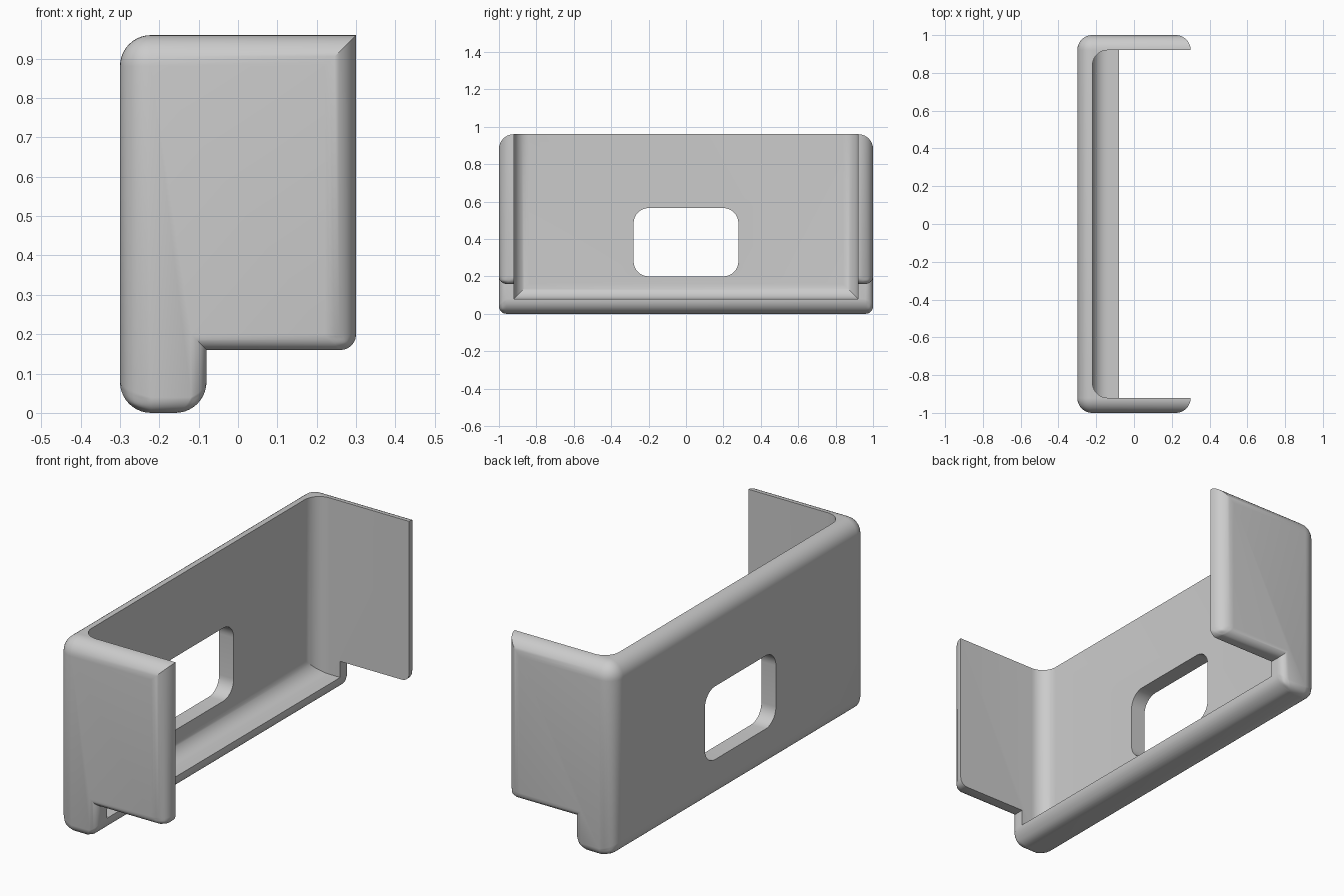
import bpy
import bmesh
from mathutils import Vector

if "Cube" in bpy.data.objects:
    bpy.data.objects.remove(bpy.data.objects["Cube"], do_unlink=True)

WALL = 0.08
grey = bpy.data.materials.new("plain grey")
grey.use_nodes = True
grey.diffuse_color = (0.6, 0.6, 0.6, 1)
grey.node_tree.nodes["Principled BSDF"].inputs["Base Color"].default_value = (0.6, 0.6, 0.6, 1)


def rounded_prism(name, profile, half_width, radius, weight):
    """Extrude an xz profile across y, rounding each edge by weight(middle, direction)."""
    bm = bmesh.new()
    face = bm.faces.new([bm.verts.new((x, -half_width, z)) for x, z in profile])
    side = bmesh.ops.extrude_face_region(bm, geom=[face])["geom"]
    moved = [v for v in side if isinstance(v, bmesh.types.BMVert)]
    bmesh.ops.translate(bm, verts=moved, vec=(0, 2 * half_width, 0))
    bmesh.ops.recalc_face_normals(bm, faces=bm.faces)
    layer = bm.edges.layers.float.new("bevel_weight_edge")
    for edge in bm.edges:
        a, b = (v.co for v in edge.verts)
        edge[layer] = weight((a + b) / 2, b - a)
    mesh = bpy.data.meshes.new(name)
    bm.to_mesh(mesh)
    bm.free()
    obj = bpy.data.objects.new(name, mesh)
    bpy.context.collection.objects.link(obj)
    mesh.materials.append(grey)
    bevel = obj.modifiers.new("rounding", "BEVEL")
    bevel.limit_method = "WEIGHT"
    bevel.width = radius
    bevel.segments = 10
    return obj


def rectangle(x0, x1, z0, z1):
    return [(x0, z0), (x1, z0), (x1, z1), (x0, z1)]


def near(a, b):
    return abs(a - b) < 0.001


# Outer body: foot rail below, side ears stepping forward above it
BACK, FOOT, FRONT, STEP, TOP = -0.3, -0.08, 0.3, 0.16, 0.96


def body_weight(mid, along):
    if abs(along.y) > 0.1:
        if near(mid.x, FRONT):
            return 0.5 if near(mid.z, STEP) else 0
        return 0 if near(mid.z, STEP) else 1
    low = near(mid.z, 0) or near(mid.z, STEP) or near(mid.x, FOOT)
    return 0.5 if low else 1


outline = [(BACK, 0), (FOOT, 0), (FOOT, STEP), (FRONT, STEP), (FRONT, TOP), (BACK, TOP)]
body = rounded_prism("bracket_shell", outline, 1, WALL - 0.001, body_weight)


# Open cavity, rounded where it meets the back wall
def cavity_weight(mid, along):
    at_back = near(mid.x, BACK + WALL)
    return 1 if at_back and mid.z < 1.5 else 0


cavity = rounded_prism("cavity_cutter", rectangle(BACK + WALL, 1, WALL, 2),
                       1 - WALL, WALL, cavity_weight)

# Rounded window through the back wall
window = rounded_prism("window_cutter", rectangle(-0.5, 0, 0.2, 0.565), 0.28, WALL,
                       lambda mid, along: 1 if abs(along.x) > 0.1 else 0)

for cutter in (cavity, window):
    cutter.hide_render = True
    cut = body.modifiers.new(cutter.name, "BOOLEAN")
    cut.operation = "DIFFERENCE"
    cut.solver = "EXACT"
    cut.object = cutter

# Bake the cuts, then smooth the rounded edges
bpy.context.view_layer.update()
evaluated = body.evaluated_get(bpy.context.evaluated_depsgraph_get())
finished = bpy.data.meshes.new_from_object(evaluated)
body.modifiers.clear()
body.data = finished
for cutter in (cavity, window):
    bpy.data.objects.remove(cutter, do_unlink=True)
bpy.ops.object.select_all(action="DESELECT")
body.select_set(True)
bpy.context.view_layer.objects.active = body
bpy.ops.object.shade_smooth_by_angle(angle=0.5)
